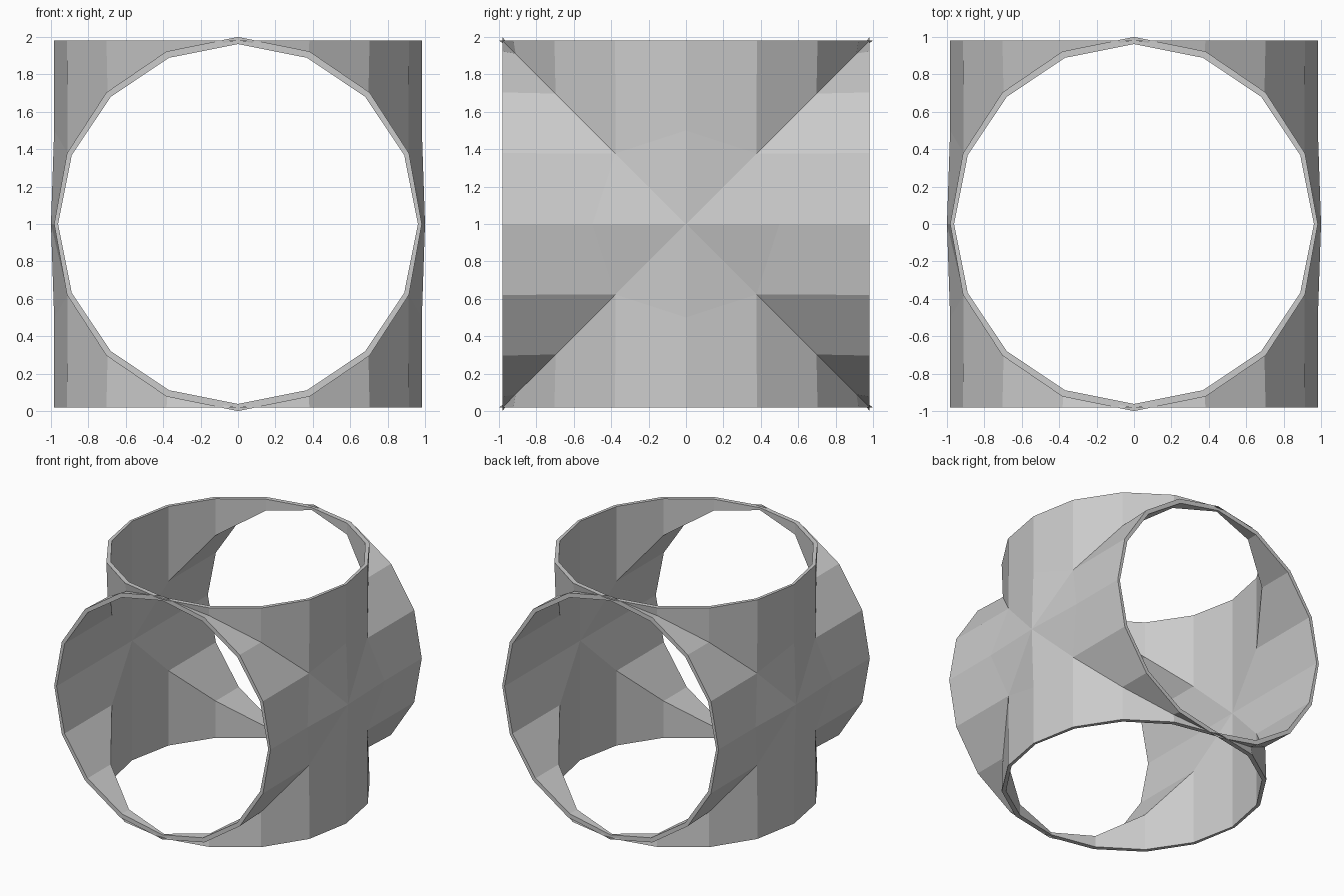
import bpy, bmesh, math
from mathutils import Vector

if "Cube" in bpy.data.objects:
    bpy.data.objects.remove(bpy.data.objects["Cube"])

END = 0.982          # half length of each tube
INNER = 0.962        # bore radius
CREASE = 0.986       # outer radius along the joint between the tubes

bm = bmesh.new()


def ring(k, r):
    a = k * math.pi / 8
    return r * math.cos(a), r * math.sin(a)


def rim_radius(k):
    return 0.983 + 0.017 * math.sin(k * math.pi / 8)


def add(points, facing, place):
    """Add one face, wound so that it looks along the facing direction."""
    pts = [place(p) for p in points]
    want = place(facing)
    n = Vector()
    for p, q in zip(pts, pts[1:] + pts[:1]):
        n += p.cross(q)
    if n.dot(want) < 0:
        pts.reverse()
    bm.faces.new([bm.verts.new(p) for p in pts])


def eighth(place):
    """One eighth of a tube: outer skin, bore and end rim."""
    def outer_rim(k):
        return (*ring(k, rim_radius(k)), END)

    def inner_rim(k):
        return (*ring(k, INNER), END)

    def outer_crease(k):
        x, v = ring(k, CREASE if k else 1.0)
        return x, v, min(v, END)

    def inner_crease(k):
        x, v = ring(k, INNER)
        return x, v, v

    mid = (0.983, 0, 0.5)
    for k in range(4):
        cx, cv = ring(k + 0.5, 1)
        out, inn = (cx, cv, 0), (-cx, -cv, 0)
        # outer skin, from the joint to the rim
        if k == 0:
            add([outer_crease(0), mid, outer_crease(1)], out, place)
            add([mid, outer_rim(0), outer_rim(1), outer_crease(1)], out, place)
        elif k == 3:
            add([outer_crease(3), outer_rim(3), outer_rim(4)], out, place)
        else:
            add([outer_crease(k), outer_rim(k), outer_rim(k + 1), outer_crease(k + 1)], out, place)
        # bore
        add([inner_crease(k), inner_rim(k), inner_rim(k + 1), inner_crease(k + 1)], inn, place)
        # flat end rim
        add([inner_rim(k), outer_rim(k), outer_rim(k + 1), inner_rim(k + 1)], (0, 0, 1), place)


# upright tube and front-to-back tube, mirrored into all eight octants
for sx in (1, -1):
    for sy in (1, -1):
        for sz in (1, -1):
            eighth(lambda p: Vector((sx * p[0], sy * p[1], sz * p[2])))
            eighth(lambda p: Vector((sx * p[0], sy * p[2], sz * p[1])))

bmesh.ops.remove_doubles(bm, verts=bm.verts, dist=0.0005)
bmesh.ops.translate(bm, verts=bm.verts, vec=(0, 0, 1))
mesh = bpy.data.meshes.new("crossed_tubes")
bm.to_mesh(mesh)
bm.free()
tubes = bpy.data.objects.new("crossed_tubes", mesh)
bpy.context.collection.objects.link(tubes)
